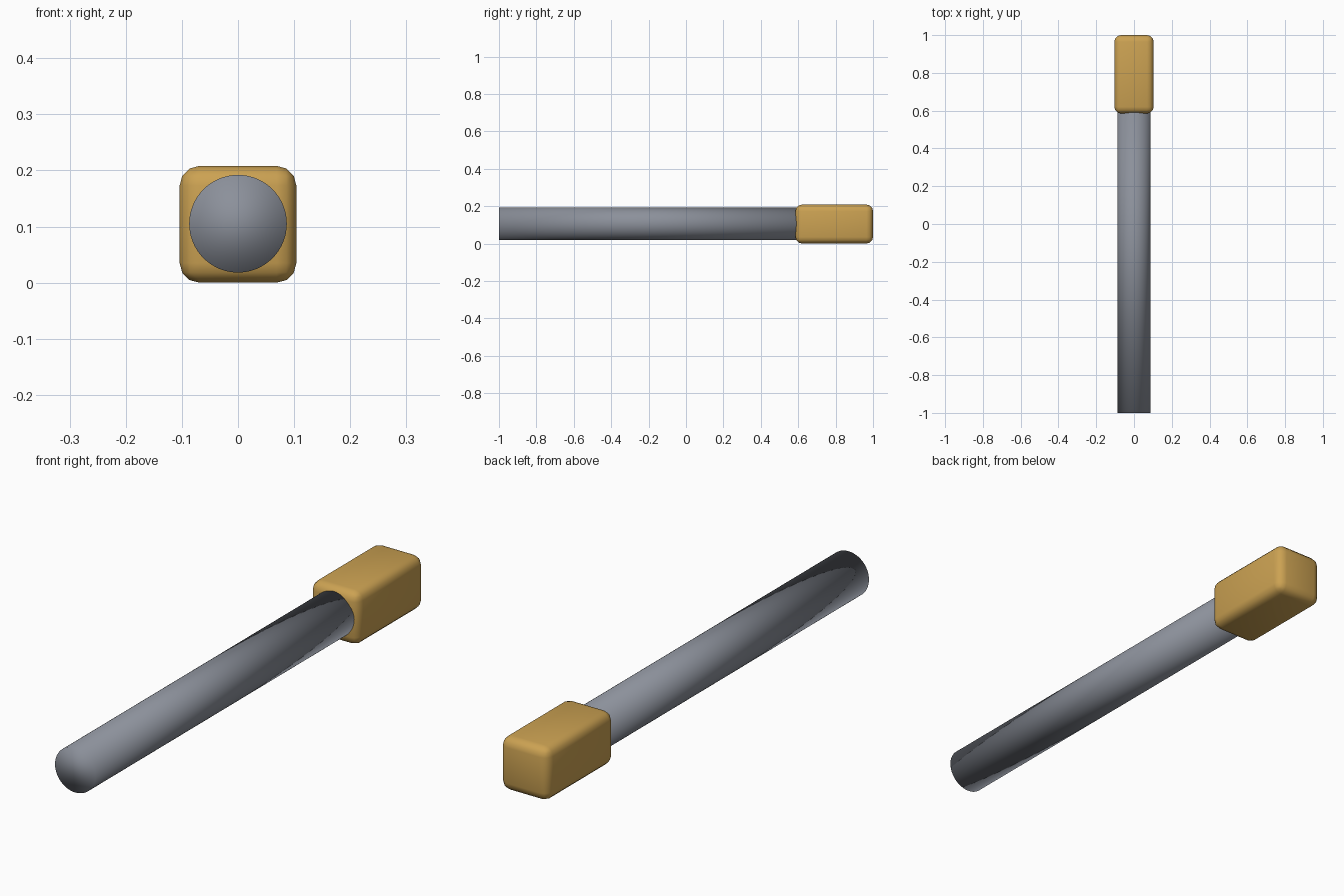
import bpy, math

if "Cube" in bpy.data.objects:
    bpy.data.objects.remove(bpy.data.objects["Cube"])

HALF = 0.104      # half width of the square head
HEAD_Y = (0.585, 1.0)
SHAFT_Y = (-1.0, 0.68)


def finish(obj, name, color):
    """Name the part, shade it smooth and colour it."""
    obj.name = name
    for p in obj.data.polygons:
        p.use_smooth = True
    m = bpy.data.materials.new(name + "_color")
    m.diffuse_color = color
    m.use_nodes = True
    m.node_tree.nodes["Principled BSDF"].inputs["Base Color"].default_value = m.diffuse_color
    obj.data.materials.append(m)


# Shaft: long round bar, soft-shaded over its end cap
bpy.ops.mesh.primitive_cylinder_add(
    vertices=64, radius=0.087, depth=SHAFT_Y[1] - SHAFT_Y[0],
    location=(0, sum(SHAFT_Y) / 2, HALF + 0.001), rotation=(math.pi / 2, 0, 0))
finish(bpy.context.object, "shaft", (0.26, 0.28, 0.325, 1))

# Head: rounded block over the far end of the shaft
bpy.ops.mesh.primitive_cube_add(size=1, location=(0, sum(HEAD_Y) / 2, HALF))
head = bpy.context.object
head.scale = (2 * HALF, HEAD_Y[1] - HEAD_Y[0], 2 * HALF)
bpy.ops.object.transform_apply(location=False, rotation=False, scale=True)
bevel = head.modifiers.new("rounded_edges", 'BEVEL')
bevel.width = 0.035
bevel.segments = 3
finish(head, "head", (0.60, 0.36, 0.085, 1))
